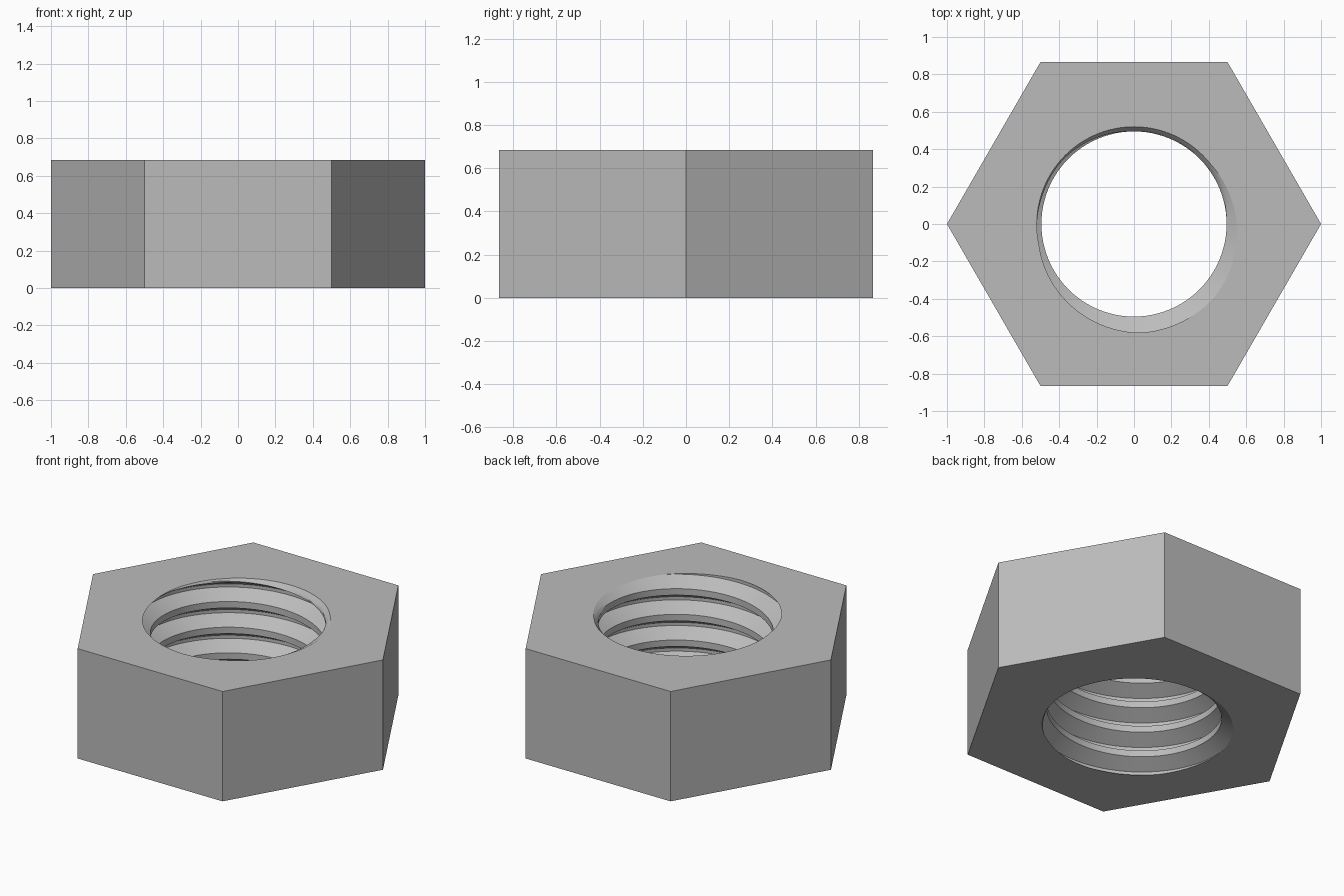
import bpy, bmesh
from math import pi, cos, sin

cube = bpy.data.objects.get("Cube")
if cube:
    bpy.data.objects.remove(cube, do_unlink=True)

HEIGHT, PITCH = 0.685, 0.16
R_CREST, R_ROOT, R_MOUTH = 0.495, 0.582, 0.52
MOUTH_DEPTH = 0.03
COLUMNS, ROWS = 96, 16          # around the bore, and per thread pitch
CREST_ANGLE = 115 / 360         # where the crest meets the top, in turns


def bore_radius(z, turn):
    """Thread profile: flat crest, flank, flat root, flank, with eased mouths."""
    u = (z - HEIGHT) / PITCH - (turn - CREST_ANGLE)
    d = abs((u + 0.5) % 1 - 0.5)              # distance from the crest centre
    t = min(max((d - 0.125) / 0.3125, 0), 1)
    edge = min(z, HEIGHT - z)
    mouth = R_MOUTH - (R_MOUTH - R_CREST) * edge / MOUTH_DEPTH
    return max(R_CREST + t * (R_ROOT - R_CREST), mouth)


# Threaded bore as a grid that climbs one pitch per turn
bm = bmesh.new()
count = int((HEIGHT / PITCH + 3) * ROWS)
grid = []
for c in range(COLUMNS + 1):
    turn = c / COLUMNS
    column = []
    for k in range(count):
        z = HEIGHT + PITCH * (turn - CREST_ANGLE + 0.125 + 1 - k / ROWS)
        z = min(max(z, 0), HEIGHT)
        r = bore_radius(z, turn)
        column.append(bm.verts.new((r * cos(2 * pi * turn), r * sin(2 * pi * turn), z)))
    grid.append(column)
for a, b in zip(grid, grid[1:]):
    for k in range(count - 1):
        bm.faces.new((a[k], a[k + 1], b[k + 1], b[k]))
bmesh.ops.remove_doubles(bm, verts=bm.verts, dist=0.0002)
bmesh.ops.dissolve_degenerate(bm, edges=bm.edges, dist=0.0001)

# Hexagonal sides
rims = [e for e in bm.edges if e.is_boundary]
rings = [[bm.verts.new((cos(i * pi / 3), sin(i * pi / 3), z)) for i in range(6)]
         for z in (0, HEIGHT)]
low, high = rings
for i in range(6):
    j = (i + 1) % 6
    bm.faces.new((low[i], low[j], high[j], high[i]))

# Flat top and bottom between the hexagon and the bore
for ring, z in zip(rings, (0, HEIGHT)):
    loop = [e for e in rims if all(abs(v.co.z - z) < 0.001 for v in e.verts)]
    loop += [bm.edges.get((ring[i], ring[(i + 1) % 6])) for i in range(6)]
    bmesh.ops.triangle_fill(bm, edges=loop, use_beauty=True)
bmesh.ops.recalc_face_normals(bm, faces=bm.faces)

mesh = bpy.data.meshes.new("hex_nut")
bm.to_mesh(mesh)
bm.free()
nut = bpy.data.objects.new("hex_nut", mesh)
bpy.context.collection.objects.link(nut)

# Plain grey metal
grey = (0.5, 0.5, 0.5, 1)
mat = bpy.data.materials.new("grey_metal")
mat.use_nodes = True
mat.diffuse_color = grey
mat.node_tree.nodes["Principled BSDF"].inputs["Base Color"].default_value = grey
mesh.materials.append(mat)

bpy.ops.object.select_all(action='DESELECT')
nut.select_set(True)
bpy.context.view_layer.objects.active = nut
bpy.ops.object.shade_smooth_by_angle(angle=pi / 7)
